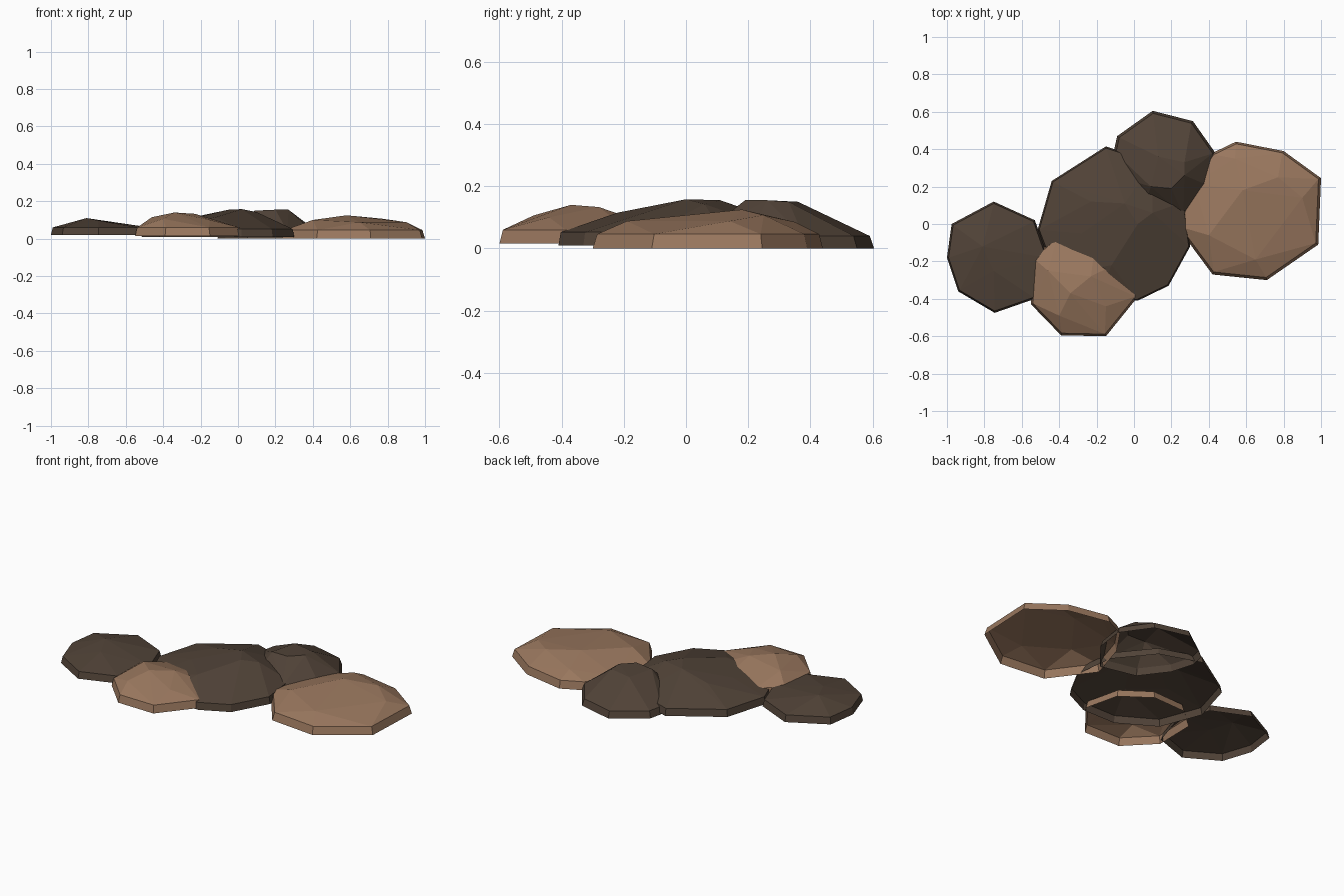
import bpy, bmesh

if "Cube" in bpy.data.objects:
    bpy.data.objects.remove(bpy.data.objects["Cube"])


def material(name, rgb):
    m = bpy.data.materials.new(name)
    m.diffuse_color = (*rgb, 1)
    m.use_nodes = True
    m.node_tree.nodes["Principled BSDF"].inputs["Base Color"].default_value = m.diffuse_color
    return m


tan = material("tan_stone", (0.32, 0.185, 0.112))
brown = material("dark_brown_stone", (0.082, 0.056, 0.039))


def stone(name, mat, base_z, rim_z, inset, outline, peaks):
    """Faceted stone cap: hull of a base ring, a slightly inset rim and crown points, open below."""
    cx = sum(p[0] for p in outline) / len(outline)
    cy = sum(p[1] for p in outline) / len(outline)
    bm = bmesh.new()
    for x, y in outline:
        bm.verts.new((x, y, base_z))
        bm.verts.new((cx + (x - cx) * inset, cy + (y - cy) * inset, rim_z))
    for p in peaks:
        bm.verts.new(p)
    bmesh.ops.convex_hull(bm, input=bm.verts[:])
    bmesh.ops.delete(bm, geom=[v for v in bm.verts if not v.link_faces], context='VERTS')
    bmesh.ops.recalc_face_normals(bm, faces=bm.faces[:])
    # the stones are hollow underneath
    under = [f for f in bm.faces if all(abs(v.co.z - base_z) < 1e-4 for v in f.verts)]
    bmesh.ops.delete(bm, geom=under, context='FACES')
    bmesh.ops.dissolve_limit(bm, angle_limit=0.02, verts=bm.verts[:], edges=bm.edges[:])
    me = bpy.data.meshes.new(name)
    bm.to_mesh(me)
    bm.free()
    me.materials.append(mat)
    ob = bpy.data.objects.new(name, me)
    bpy.context.collection.objects.link(ob)
    return ob


# far left low stone
stone("left_stone", brown, 0.02, 0.06, 0.965,
      [(-1, -.18), (-.975, 0), (-.75, .12), (-.53, .02), (-.46, -.18),
       (-.53, -.40), (-.745, -.475), (-.94, -.36)],
      [(-.81, -.12, .11), (-.75, -.25, .098), (-.6, -.1, .075)])

# large middle stone
stone("middle_stone", brown, 0.01, 0.052, 0.98,
      [(-.15, .415), (-.44, .23), (-.515, -.03), (-.42, -.28), (-.2, -.41),
       (.02, -.41), (.185, -.33), (.3, -.12), (.27, .12), (.1, .33)],
      [(-.05, .11, .155), (.02, 0, .158), (.1, .06, .142), (-.23, .12, .117),
       (-.12, -.22, .115), (-.28, -.05, .1)])

# front tan stone
stone("front_stone", tan, 0.015, 0.06, 0.96,
      [(-.55, -.43), (-.545, -.18), (-.42, -.07), (-.2, -.06), (-.03, -.18),
       (.02, -.39), (-.15, -.6), (-.39, -.595)],
      [(-.46, -.25, .115), (-.4, -.49, .106), (-.34, -.37, .14),
       (-.23, -.28, .133), (-.15, -.44, .1)])

# back stone with a flat crown and a steep front right side
stone("back_stone", brown, 0.0, 0.04, 0.95,
      [(-.11, .38), (-.09, .47), (.1, .605), (.315, .55), (.435, .38),
       (.41, .2), (.27, .03), (.05, .08), (-.07, .24)],
      [(.09, .2, .15), (.13, .36, .15), (.2, .19, .155), (.27, .26, .155), (.27, .33, .15)])

# wide tan stone on the right
stone("right_stone", tan, 0.0, 0.046, 0.965,
      [(.545, .44), (.8, .39), (1, .245), (.985, -.11), (.71, -.3),
       (.42, -.27), (.235, -.02), (.31, .22), (.42, .38)],
      [(.58, .18, .125), (.9, .14, .088), (.77, .25, .107), (.54, .35, .085),
       (.4, -.06, .1), (.65, -.19, .088)])
